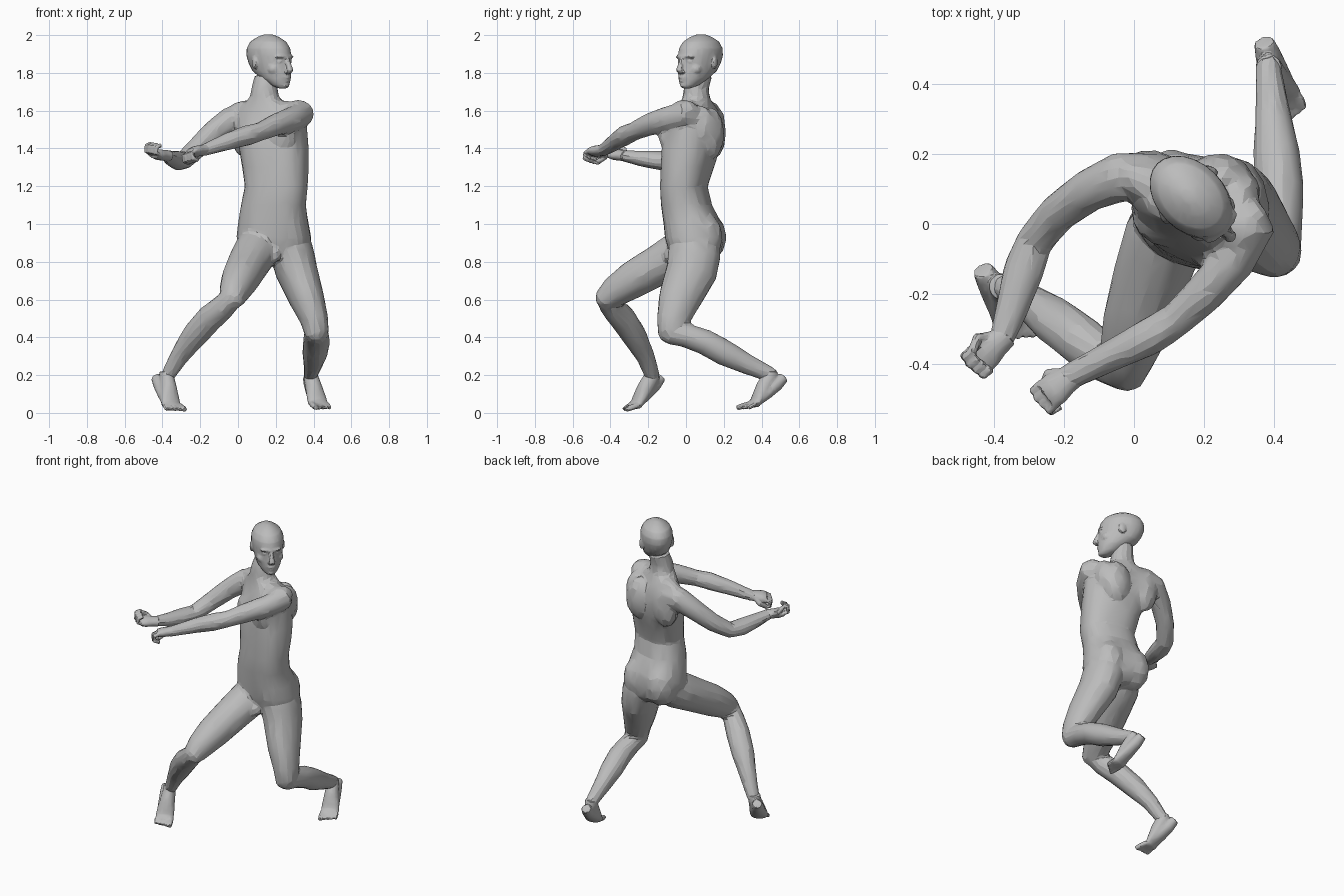
import bpy, bmesh, math
from mathutils import Vector as V, Matrix

skin = bpy.data.materials.new("grey clay")
skin.diffuse_color = (0.5, 0.5, 0.5, 1)


def bridge(bm, rings):
    """Close a list of rings into a capped tube."""
    n = len(rings[0])
    for a, b in zip(rings, rings[1:]):
        for i in range(n):
            bm.faces.new((a[i], a[(i + 1) % n], b[(i + 1) % n], b[i]))
    bm.faces.new(rings[0][::-1])
    bm.faces.new(rings[-1])


def tube(bm, pts, ref=(0, 0, 1), n=14):
    """Limb through points (x, y, z, radius along ref, radius across)."""
    ps = [V(p[:3]) for p in pts]
    rings = []
    for i, p in enumerate(pts):
        t = (ps[min(i + 1, len(ps) - 1)] - ps[max(i - 1, 0)]).normalized()
        u = V(ref)
        u = (u - t * u.dot(t)).normalized()
        w = t.cross(u)
        rings.append([bm.verts.new(ps[i] + u * p[3] * math.cos(a) + w * p[-1] * math.sin(a))
                      for a in (math.tau * k / n for k in range(n))])
    bridge(bm, rings)


def stack(bm, rows, n=24, power=1.0):
    """Upright form from rows (z, cx, cy, rx, ry, yaw degrees); a power below 1 squares the section."""
    def bend(v):
        return math.copysign(abs(v) ** power, v)
    rings = []
    for z, cx, cy, rx, ry, yaw in rows:
        rot = Matrix.Rotation(math.radians(yaw), 3, 'Z')
        rings.append([bm.verts.new(V((cx, cy, z)) + rot @ V((rx * bend(math.cos(a)), ry * bend(math.sin(a)), 0)))
                      for a in (math.tau * k / n for k in range(n))])
    bridge(bm, rings)


def blob(bm, c, r, yaw=0, tilt=0):
    """Ellipsoid muscle or feature."""
    m = (Matrix.Translation(c) @ Matrix.Rotation(math.radians(yaw), 4, 'Z')
         @ Matrix.Rotation(math.radians(tilt), 4, 'X') @ Matrix.Diagonal((*r, 1)))
    bmesh.ops.create_icosphere(bm, subdivisions=2, radius=1, matrix=m)


def finish(bm, name, voxel, ratio, soften=2, angle=22):
    """Fuse the forms into one skin, reduce it to facets."""
    bmesh.ops.recalc_face_normals(bm, faces=bm.faces)
    me = bpy.data.meshes.new(name)
    bm.to_mesh(me)
    bm.free()
    ob = bpy.data.objects.new(name, me)
    bpy.context.collection.objects.link(ob)
    rm = ob.modifiers.new("fuse", 'REMESH')
    rm.mode = 'VOXEL'
    rm.voxel_size = voxel
    sm = ob.modifiers.new("soften", 'SMOOTH')
    sm.factor, sm.iterations = 0.5, soften
    ob.modifiers.new("facets", 'DECIMATE').ratio = ratio
    new = bpy.data.meshes.new_from_object(ob.evaluated_get(bpy.context.evaluated_depsgraph_get()))
    ob.modifiers.clear()
    ob.data = new
    new.name = name
    new.materials.clear()
    new.materials.append(skin)
    bpy.ops.object.select_all(action='DESELECT')
    ob.select_set(True)
    bpy.context.view_layer.objects.active = ob
    bpy.ops.object.shade_smooth_by_angle(angle=math.radians(angle))


# body: torso, then neck
bm = bmesh.new()
stack(bm, [(.80, .20, .05, .07, .09, -12), (.85, .195, .05, .15, .135, -12),
           (.92, .19, .045, .20, .15, -12), (1.0, .187, .036, .187, .15, -12),
           (1.1, .187, .003, .172, .13, -13), (1.2, .203, -.012, .168, .118, -16),
           (1.3, .198, .008, .178, .13, -20), (1.4, .19, .025, .188, .138, -24),
           (1.5, .18, .04, .193, .128, -26), (1.57, .17, .05, .195, .105, -26),
           (1.62, .155, .055, .15, .085, -26), (1.66, .14, .055, .085, .073, -20)], power=.84)
stack(bm, [(1.6, .14, .055, .10, .08, -20), (1.66, .14, .055, .085, .074, -20),
           (1.72, .14, .055, .069, .068, 0), (1.79, .15, .075, .062, .066, 0)])
chest, fwd, side = V((.19, .03, 0)), V((-.45, -.89, 0)), V((.89, -.45, 0))
for s in (-1, 1):
    blob(bm, chest + fwd * .085 + side * s * .085 + V((0, 0, 1.46)), (.09, .055, .075), -26)  # pectorals
    blob(bm, V((.15 + .10 * s, .138 - .005 * s, 1.48)), (.095, .07, .14), -8)                  # shoulder blades
    blob(bm, V((.15, .06, 1.615)) + side * s * .10, (.12, .055, .04), -26)                     # trapezius
    blob(bm, V((.19 + .085 * s, .095 - .01 * s, .93)), (.105, .112, .14))                      # buttocks
blob(bm, (.30, .08, 1.52), (.06, .075, .11), -30)                                              # rear of left shoulder
blob(bm, (.195, -.085, .835), (.03, .035, .04))

# arms
tube(bm, [(.29, .04, 1.57, .065, .075), (.340, -.015, 1.583, .068, .066), (.285, -.105, 1.555, .066, .064),
          (.20, -.20, 1.525, .06, .058), (.12, -.275, 1.49, .05, .05), (.05, -.32, 1.47, .055, .055),
          (-.06, -.375, 1.435, .046, .046), (-.17, -.43, 1.395, .033, .04), (-.20, -.45, 1.385, .032, .038)])
blob(bm, (.322, -.01, 1.60), (.062, .08, .06), -30)
tube(bm, [(.05, .13, 1.56, .065, .075), (-.04, .135, 1.55, .073, .072), (-.13, .095, 1.485, .064, .062),
          (-.22, .03, 1.40, .055, .056), (-.285, -.05, 1.337, .048, .054), (-.315, -.13, 1.335, .052, .06),
          (-.345, -.23, 1.345, .043, .05), (-.375, -.32, 1.36, .032, .038), (-.39, -.345, 1.365, .03, .038)])
blob(bm, (-.03, .135, 1.56), (.08, .07, .062), 20)

# legs
tube(bm, [(.28, .05, .92, .10, .12), (.285, .045, .85, .117, .143), (.31, .03, .75, .113, .138),
          (.365, -.035, .6, .094, .114), (.405, -.07, .49, .075, .088), (.415, -.08, .43, .067, .072),
          (.415, -.07, .39, .05, .05)], (1, 0, 0))
blob(bm, (.41, -.10, .43), (.058, .052, .06))
tube(bm, [(.415, -.09, .425, .062, .062), (.415, 0, .41, .068, .065), (.415, .10, .375, .072, .069),
          (.408, .20, .32, .068, .07), (.395, .34, .25, .049, .053), (.385, .44, .205, .038, .043),
          (.382, .465, .19, .037, .04)], (1, 0, 0))
tube(bm, [(.13, .06, .92, .10, .11), (.09, -.03, .85, .118, .118), (.05, -.15, .78, .111, .108),
          (.01, -.28, .705, .101, .101), (-.02, -.38, .64, .081, .083), (-.03, -.42, .605, .066, .066),
          (-.045, -.43, .58, .045, .045)], (1, 0, 0))
blob(bm, (-.02, -.43, .61), (.058, .052, .06))
tube(bm, [(-.02, -.425, .62, .057, .057), (-.08, -.39, .56, .066, .066), (-.15, -.335, .5, .073, .072),
          (-.23, -.275, .41, .07, .068), (-.31, -.215, .3, .051, .05), (-.37, -.18, .2, .038, .041),
          (-.38, -.175, .18, .037, .04)], (1, 0, 0))
finish(bm, "body", .011, .055, 9, 14)

# head, modelled facing -y and then turned
bm = bmesh.new()
stack(bm, [(1.718, 0, -.10, .024, .022, 0), (1.735, 0, -.078, .046, .054, 0), (1.77, 0, -.048, .07, .088, 0),
           (1.81, 0, -.018, .083, .12, 0), (1.85, 0, -.002, .09, .131, 0), (1.89, 0, .005, .097, .138, 0),
           (1.93, 0, .008, .096, .133, 0), (1.965, 0, .01, .08, .11, 0), (1.99, 0, .01, .047, .067, 0),
           (2.004, 0, .01, .018, .025, 0)])
tube(bm, [(0, -.126, 1.88, .012, .012), (0, -.146, 1.84, .013, .015), (0, -.158, 1.815, .014, .02),
          (0, -.142, 1.80, .01, .02)], (0, 1, 0), 8)                       # nose
blob(bm, (0, -.113, 1.885), (.066, .026, .014))                            # brow
blob(bm, (0, -.128, 1.775), (.03, .015, .009))                             # upper lip
blob(bm, (0, -.125, 1.758), (.026, .015, .009))                            # lower lip
blob(bm, (0, -.113, 1.735), (.028, .024, .018))                            # chin
for s in (-1, 1):
    blob(bm, (s * .052, -.078, 1.82), (.03, .034, .03))                    # cheekbone
    blob(bm, (s * .036, -.112, 1.86), (.017, .014, .009))                  # eye
    blob(bm, (s * .094, .02, 1.855), (.012, .024, .036), s * 20)           # ear
bmesh.ops.transform(bm, matrix=Matrix.Translation((.167, .073, 0)) @ Matrix.Rotation(math.radians(45), 4, 'Z'),
                    verts=bm.verts)
finish(bm, "head", .006, .1, 4, 18)


def hand(name, wrist, d, curl, thumb):
    """Loose fist: palm, four bent fingers and a thumb."""
    bm = bmesh.new()
    o, d = V(wrist), V(d).normalized()
    c = V(curl)
    c = (c - d * c.dot(d)).normalized()
    s = d.cross(c) * thumb
    tube(bm, [(*(o - d * .02), .03, .037), (*(o + d * .02), .029, .04), (*(o + d * .06), .029, .049),
              (*(o + d * .09), .022, .047)], c)
    for k in range(4):
        b = o + s * (.036 - .024 * k) + d * (.083 - .004 * abs(k - 1))
        path = [b, b + d * .035 + c * .01, b + d * .036 + c * .04, b + d * .006 + c * .052]
        tube(bm, [(*p, .0135, .0125) for p in path], s, 8)
    path = [o + s * .028 + d * .02, o + s * .052 + d * .05 + c * .02, o + s * .037 + d * .085 + c * .042]
    tube(bm, [(*p, .015, .015) for p in path], c, 8)
    finish(bm, name, .005, .16)


hand("left_hand", (-.18, -.437, 1.392), (-.74, -.56, -.12), (.1, -.2, -1), -1)
hand("right_hand", (-.38, -.33, 1.362), (-.68, -.62, .08), (-.1, -.25, 1), 1)


def foot(name, ankle, heel, ball, toe, outer):
    """Foot on tiptoe: heel, instep, ball and five flat toes."""
    bm = bmesh.new()
    a, h, b, t = V(ankle), V(heel), V(ball), V(toe)
    d = (t - h).normalized()
    s = V((-d.y, d.x, 0)).normalized() * outer
    tube(bm, [(*(a + V((0, 0, .03))), .037, .039), (*a, .038, .044), (*a.lerp(b, .4), .045, .045),
              (*a.lerp(b, .8), .054, .032), (*b, .056, .027), (*b.lerp(t, .4), .05, .015)], s)
    tube(bm, [(*h, .03, .027), (*h.lerp(b, .25), .038, .037), (*h.lerp(b, .6), .045, .034),
              (*b, .052, .023)], s)
    blob(bm, a, (.04, .04, .032))
    for k in range(5):
        r = .016 if k == 0 else .0125
        off = s * (-.042 + .022 * k)
        p, q = b.lerp(t, .2) + off, t + off - (t - b).normalized() * .009 * k
        q.z = t.z
        tube(bm, [(*p, r), (*p.lerp(q, .6), r), (*q, r * .85)], s, 8)
    finish(bm, name, .006, .16)


foot("left_foot", (.386, .447, .19), (.372, .519, .188), (.423, .365, .052), (.455, .283, .026), 1)
foot("right_foot", (-.378, -.18, .19), (-.432, -.132, .188), (-.355, -.265, .044), (-.318, -.34, .017), -1)
